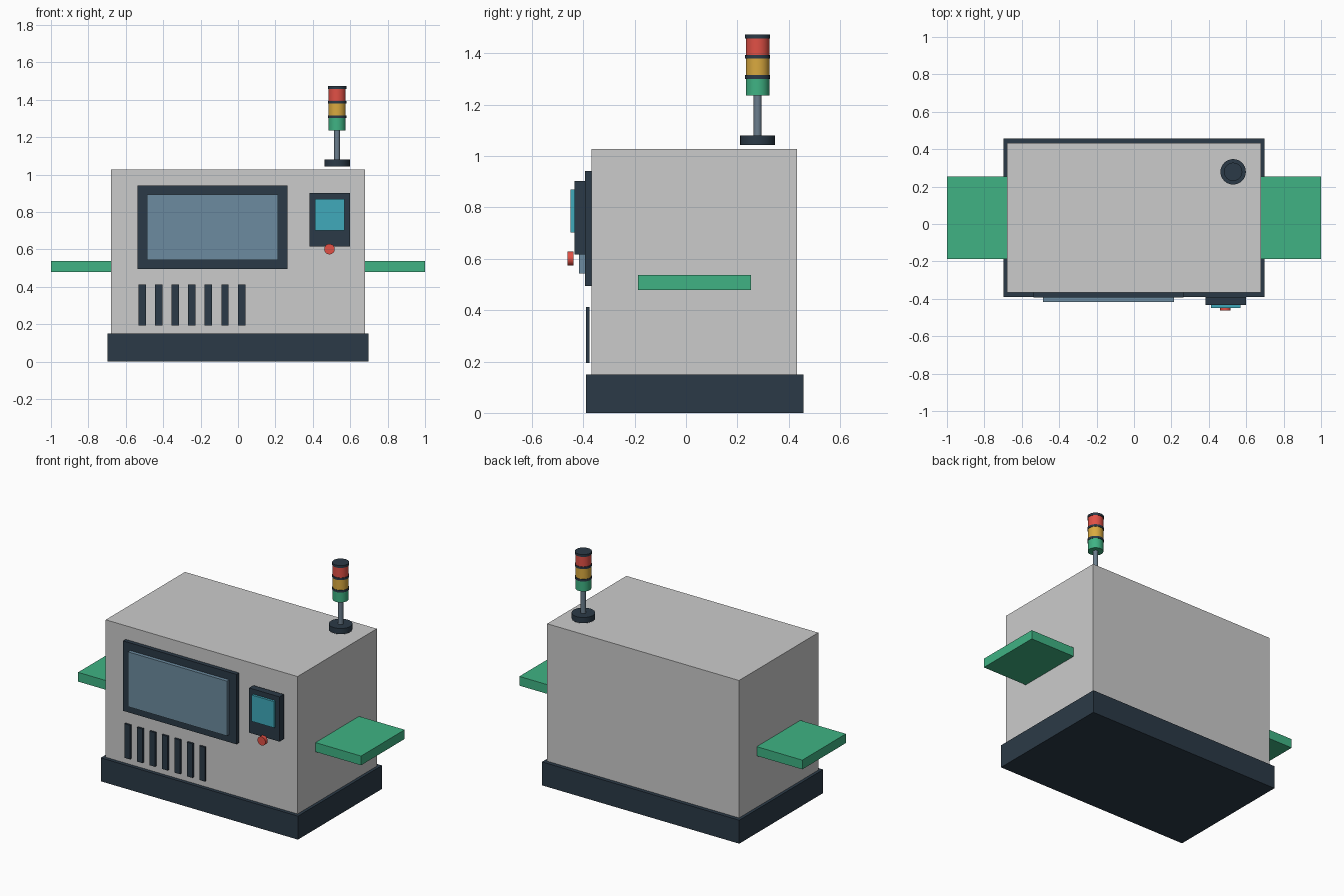
import bpy
from math import pi

if "Cube" in bpy.data.objects:
    bpy.data.objects.remove(bpy.data.objects["Cube"])


def material(name, r, g, b):
    m = bpy.data.materials.new(name)
    m.diffuse_color = (r, g, b, 1)
    m.use_nodes = True
    m.node_tree.nodes["Principled BSDF"].inputs["Base Color"].default_value = m.diffuse_color
    return m


DARK = material("dark_blue_grey", 0.024, 0.042, 0.063)
GLASS = material("window_blue", 0.15, 0.26, 0.35)
CYAN = material("screen_cyan", 0.05, 0.40, 0.50)
GREEN = material("green", 0.05, 0.45, 0.23)
AMBER = material("amber", 0.70, 0.40, 0.05)
RED = material("red", 0.75, 0.08, 0.06)
STEEL = material("steel", 0.15, 0.21, 0.27)


def finish(name, mat):
    ob = bpy.context.object
    ob.name = name
    if mat:
        ob.data.materials.append(mat)
    return ob


def box(name, x, y, z, mat=None):
    """Box from (min, max) ranges on each axis."""
    bpy.ops.mesh.primitive_cube_add(size=1, location=[sum(r) / 2 for r in (x, y, z)])
    ob = finish(name, mat)
    ob.scale = [r[1] - r[0] for r in (x, y, z)]
    bpy.ops.object.transform_apply(location=False, rotation=False, scale=True)
    return ob


def cylinder(name, radius, depth, location, mat, rotation=(0, 0, 0)):
    bpy.ops.mesh.primitive_cylinder_add(vertices=32, radius=radius, depth=depth,
                                        location=location, rotation=rotation)
    finish(name, mat)
    bpy.ops.object.shade_smooth_by_angle()


# Plinth and cabinet
box("plinth", (-0.697, 0.697), (-0.39, 0.458), (0, 0.15), DARK)
box("cabinet", (-0.678, 0.678), (-0.367, 0.433), (0.15, 1.028))

# Conveyor passing through both sides
box("conveyor", (-1, 1), (-0.186, 0.254), (0.478, 0.537), GREEN)

# Viewing window
box("window_frame", (-0.537, 0.264), (-0.393, -0.367), (0.494, 0.941), DARK)
box("window_pane", (-0.487, 0.213), (-0.416, -0.393), (0.543, 0.893), GLASS)

# Control panel with screen and stop button
box("control_panel", (0.382, 0.598), (-0.434, -0.391), (0.616, 0.902), DARK)
box("control_screen", (0.411, 0.569), (-0.449, -0.434), (0.702, 0.87), CYAN)
cylinder("stop_button", 0.028, 0.023, (0.489, -0.45, 0.601), RED, (pi / 2, 0, 0))

# Row of vent slats
for i in range(7):
    x = -0.511 + i * 0.0883
    box(f"vent_slat_{i + 1}", (x - 0.02, x + 0.02), (-0.389, -0.376), (0.194, 0.412), DARK)

# Signal tower, bottom to top: name, radius, z range, material
tower = [
    ("tower_foot", 0.068, 1.044, 1.08, DARK),
    ("tower_pole", 0.0155, 1.08, 1.236, STEEL),
    ("green_lamp", 0.046, 1.236, 1.301, GREEN),
    ("lower_ring", 0.049, 1.301, 1.315, DARK),
    ("amber_lamp", 0.046, 1.315, 1.38, AMBER),
    ("upper_ring", 0.049, 1.38, 1.394, DARK),
    ("red_lamp", 0.046, 1.394, 1.458, RED),
    ("tower_cap", 0.049, 1.458, 1.473, DARK),
]
for name, radius, z0, z1, mat in tower:
    cylinder(name, radius, z1 - z0, (0.53, 0.279, (z0 + z1) / 2), mat)
